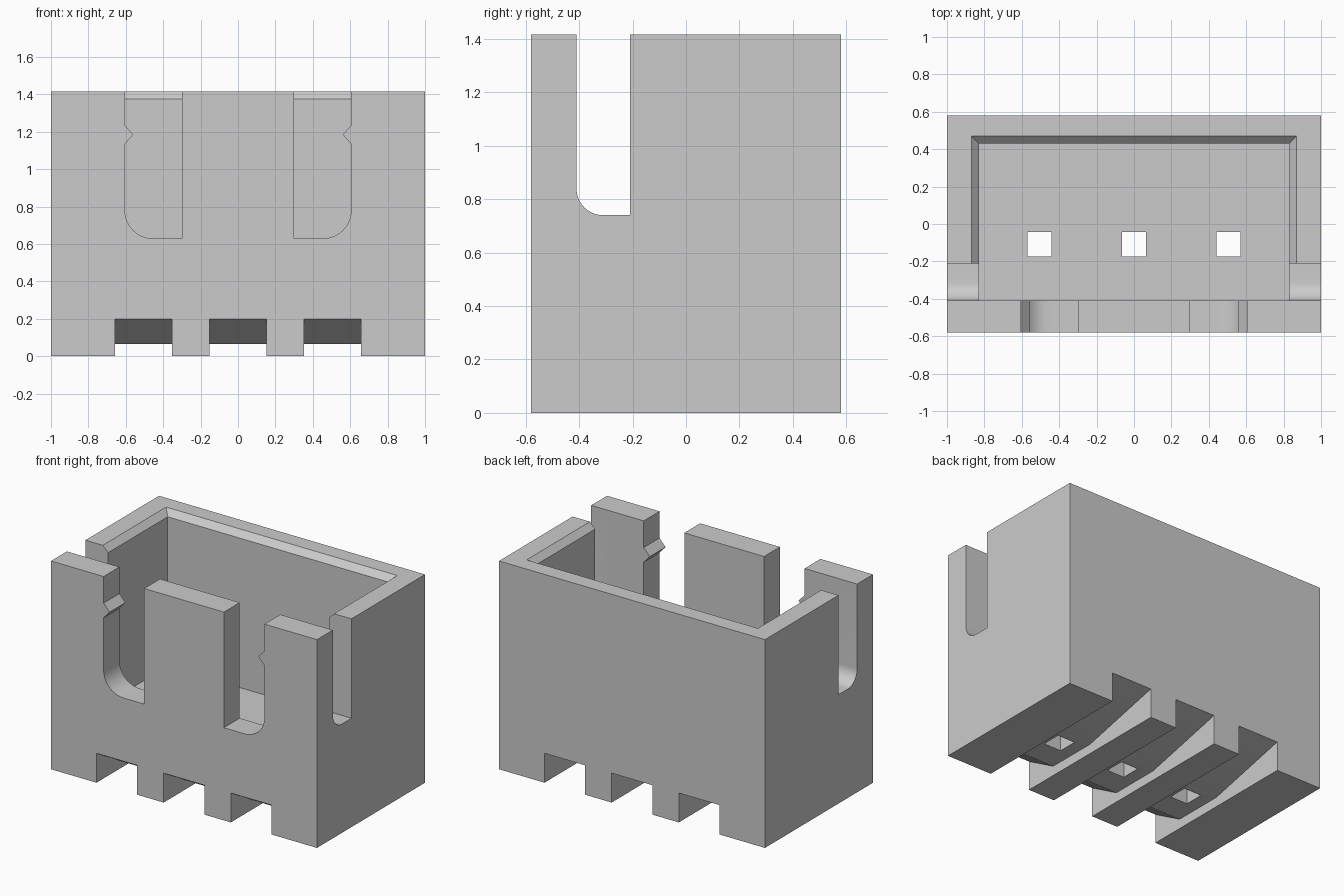
import bpy
import bmesh
from math import cos, sin, pi, radians
from mathutils import Vector

if "Cube" in bpy.data.objects:
    bpy.data.objects.remove(bpy.data.objects["Cube"])

W, D, H = 1.0, 0.58, 1.416          # half width, half depth, height
FRONT_IN, BACK_IN = -0.41, 0.43     # inner faces of front and back walls
SIDE_IN, FLOOR = 0.83, 0.36

grey = bpy.data.materials.new("light grey plastic")
grey.use_nodes = True
grey.diffuse_color = (0.6, 0.6, 0.6, 1)
grey.node_tree.nodes["Principled BSDF"].inputs["Base Color"].default_value = (0.6, 0.6, 0.6, 1)


def solid(name, lower, upper):
    """Close two matching outlines into a solid."""
    bm = bmesh.new()
    a = [bm.verts.new(p) for p in lower]
    b = [bm.verts.new(p) for p in upper]
    bm.faces.new(a)
    bm.faces.new(b)
    for i in range(len(a)):
        j = (i + 1) % len(a)
        bm.faces.new((a[i], a[j], b[j], b[i]))
    bmesh.ops.recalc_face_normals(bm, faces=bm.faces)
    mesh = bpy.data.meshes.new(name)
    bm.to_mesh(mesh)
    bm.free()
    mesh.materials.append(grey)
    obj = bpy.data.objects.new(name, mesh)
    bpy.context.collection.objects.link(obj)
    return obj


def prism(name, profile, axis, start, end):
    """Extrude a 2D profile along x, y or z."""
    def place(t):
        out = []
        for p in profile:
            v = list(p)
            v.insert(axis, t)
            out.append(Vector(v))
        return out
    return solid(name, place(start), place(end))


def rect(x0, x1, y0, y1):
    return [(x0, y0), (x1, y0), (x1, y1), (x0, y1)]


def arc(cx, cy, r, start, end, steps=10):
    angles = [start + (end - start) * i / steps for i in range(steps + 1)]
    return [(cx + r * cos(a), cy + r * sin(a)) for a in angles]


housing = prism("connector_housing", rect(-W, W, -D, D), 2, 0, H)
cutters = []

# Open cavity and the chamfered lead-in around its side and back rims
cutters.append(prism("cavity_cutter", rect(-SIDE_IN, SIDE_IN, FRONT_IN, BACK_IN), 2, FLOOR, H + 0.1))


def rim(z, grow):
    s = SIDE_IN + grow
    return [(x, y, z) for x, y in rect(-s, s, FRONT_IN, BACK_IN + grow)]


cutters.append(solid("lead_in_cutter", rim(H - 0.06, -0.02), rim(H + 0.04, 0.08)))

# Side slots with one rounded lower corner
slot = arc(FRONT_IN + 0.1, 0.84, 0.1, pi, 1.5 * pi)
slot += [(-0.21, 0.74), (-0.21, H + 0.1), (FRONT_IN, H + 0.1)]
cutters.append(prism("side_slot_cutter", slot, 0, -W - 0.1, W + 0.1))

# Front slots with a rounded outer corner and a latch bump
for side in (-1, 1):
    shape = [(0.3, H + 0.1), (0.3, 0.63)]
    shape += arc(0.455, 0.78, 0.15, -pi / 2, 0)
    shape += [(0.605, 1.135), (0.56, 1.185), (0.605, 1.235), (0.605, H + 0.1)]
    shape = [(side * x, z) for x, z in shape]
    cutters.append(prism("front_slot_cutter", shape, 1, -D - 0.1, -0.3))

# Sloped underside channels, each with a square pin hole
for x in (-0.505, 0, 0.505):
    channel = [(-D - 0.1, -0.1), (-D - 0.1, 0.2), (-D, 0.2), (-0.35, 0.065),
               (0, 0.065), (D, 0.2), (D + 0.1, 0.2), (D + 0.1, -0.1)]
    cutters.append(prism("channel_cutter", channel, 0, x - 0.153, x + 0.153))
    cutters.append(prism("pin_hole_cutter", rect(x - 0.065, x + 0.065, -0.175, -0.043), 2, -0.1, 0.5))

bpy.ops.object.select_all(action='DESELECT')
bpy.context.view_layer.objects.active = housing
housing.select_set(True)
for cutter in cutters:
    mod = housing.modifiers.new("cut", 'BOOLEAN')
    mod.operation = 'DIFFERENCE'
    mod.solver = 'EXACT'
    mod.object = cutter
    bpy.ops.object.modifier_apply(modifier=mod.name)
    bpy.data.objects.remove(cutter)

bpy.ops.object.shade_smooth_by_angle(angle=radians(25))
